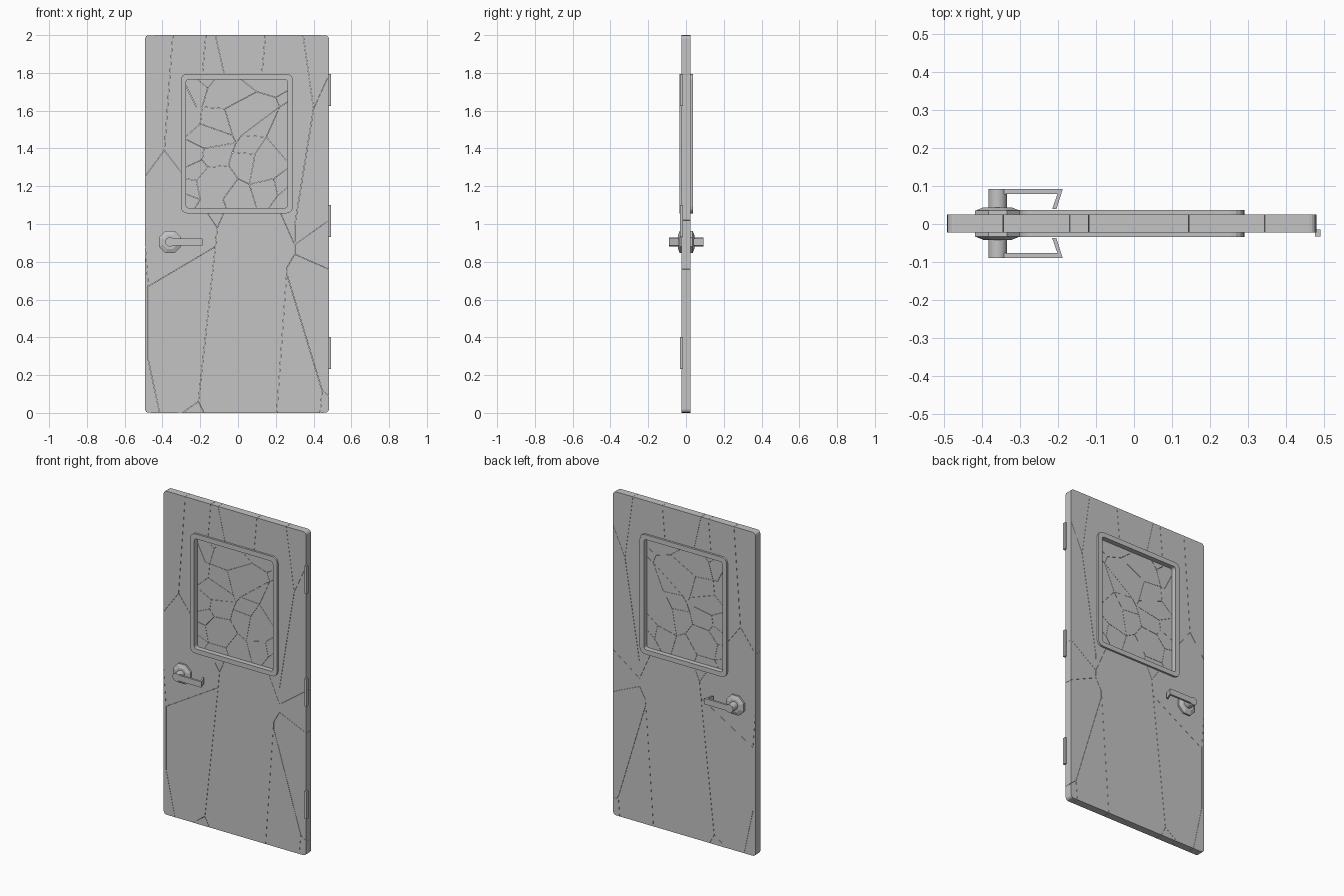
import bpy, bmesh, math
from mathutils import Vector
from mathutils.geometry import delaunay_2d_cdt

cube = bpy.data.objects.get("Cube")
if cube:
    bpy.data.objects.remove(cube, do_unlink=True)

grey = bpy.data.materials.new("plain grey")
grey.use_nodes = True
colour = (0.55, 0.55, 0.55, 1)
grey.diffuse_color = colour
grey.node_tree.nodes["Principled BSDF"].inputs["Base Color"].default_value = colour

MIDDLE = 0.001  # centre plane of the slab in y


def finish(name, bm, thickness=None):
    """Turn a bmesh into an object, optionally thickened about its own plane."""
    mesh = bpy.data.meshes.new(name)
    bm.to_mesh(mesh)
    bm.free()
    mesh.materials.append(grey)
    obj = bpy.data.objects.new(name, mesh)
    bpy.context.collection.objects.link(obj)
    if thickness:
        solid = obj.modifiers.new("thickness", 'SOLIDIFY')
        solid.thickness = thickness
        solid.offset = 0
    return obj


def rounded_rectangle(left, right, bottom, top, radius, steps=4):
    """Counter-clockwise outline in x and z."""
    centres = [(right - radius, top - radius), (left + radius, top - radius),
               (left + radius, bottom + radius), (right - radius, bottom + radius)]
    points = []
    for corner, (cx, cz) in enumerate(centres):
        for step in range(steps + 1):
            angle = math.pi / 2 * (corner + step / steps)
            points.append((cx + radius * math.cos(angle), cz + radius * math.sin(angle)))
    return points


def cracked_sheet(name, outline, cracks, thickness, opening=None):
    """Flat sheet split into shards along the crack paths."""
    points, edges = [], []

    def add_path(path, closed=False):
        first = len(points)
        points.extend(Vector(p) for p in path)
        edges.extend((i, i + 1) for i in range(first, len(points) - 1))
        if closed:
            edges.append((len(points) - 1, first))

    add_path(outline, True)
    if opening:
        left, right, bottom, top = opening
        add_path([(left, bottom), (right, bottom), (right, top), (left, top)], True)
    for path in cracks:
        add_path(path)
    coords, lines, faces, _, sources, _ = delaunay_2d_cdt(points, edges, [], 0, 1e-5)

    bm = bmesh.new()
    verts = [bm.verts.new((p.x, MIDDLE, p.y)) for p in coords]
    seams = []
    for line, source in zip(lines, sources):
        edge = bm.edges.new([verts[i] for i in line])
        if source:
            seams.append(edge)
    for face in faces:
        bm.faces.new([verts[i] for i in face])
    if opening:
        inside = []
        for face in bm.faces:
            c = face.calc_center_median()
            if left < c.x < right and bottom < c.z < top:
                inside.append(face)
        bmesh.ops.delete(bm, geom=inside, context='FACES')
    seams = [e for e in seams if e.is_valid and len(e.link_faces) == 2]
    bmesh.ops.split_edges(bm, edges=seams)
    # Hairline gap around every shard
    bm.normal_update()
    rims = bmesh.ops.inset_region(bm, faces=bm.faces[:], thickness=.0008, use_boundary=True)
    bmesh.ops.delete(bm, geom=rims["faces"], context='FACES')
    return finish(name, bm, thickness)


# Door slab, broken into long shards around the window opening
door_cracks = [
    [(-.345, 2), (-.39, 1.39), (-.493, 1.25)],
    [(-.39, 1.39), (-.29, 1.26)],
    [(-.17, 2), (-.19, 1.78)],
    [(-.12, 2), (-.07, 1.78)],
    [(.145, 2), (.125, 1.78)],
    [(.345, 2), (.4, 1.61), (.3, .99), (.3, .84), (.26, .77), (.205, 0)],
    [(.4, 1.61), (.482, 1.79)],
    [(.22, 1.07), (.3, .89), (.482, 1.02)],
    [(.3, .84), (.482, .76)],
    [(.26, .77), (.26, .73), (.445, .12), (.482, .09)],
    [(.445, .12), (.435, 0)],
    [(-.17, 1.07), (-.11, .98), (-.07, 1.07)],
    [(-.11, .98), (-.12, .88), (-.21, .06), (-.295, 0)],
    [(-.21, .06), (-.18, 0)],
    [(-.12, .88), (-.475, .67)],
    [(-.493, .9), (-.475, .67), (-.475, .28), (-.415, 0)],
]
cracked_sheet("door_slab", rounded_rectangle(-.493, .482, 0, 2, .02), door_cracks,
              .047, opening=(-.29, .276, 1.07, 1.78))

# Shattered window pane
pane_cracks = [
    [(-.27, 1.72), (-.22, 1.62), (-.19, 1.62), (-.2, 1.53), (-.28, 1.46)],
    [(-.27, 1.72), (-.28, 1.74)],
    [(-.19, 1.62), (-.07, 1.61), (-.03, 1.47), (-.2, 1.53)],
    [(-.07, 1.61), (.1, 1.7), (.2, 1.67), (.27, 1.71)],
    [(.1, 1.7), (.01, 1.77)],
    [(.2, 1.67), (.22, 1.62), (.15, 1.46), (.27, 1.32)],
    [(.22, 1.62), (.27, 1.65)],
    [(-.03, 1.47), (-.01, 1.43), (.02, 1.47), (.15, 1.46), (.09, 1.37),
     (-.03, 1.38), (-.01, 1.43), (-.18, 1.4), (-.28, 1.45)],
    [(.02, 1.47), (.22, 1.62)],
    [(-.03, 1.38), (-.05, 1.31), (0, 1.24), (.06, 1.21), (.09, 1.37)],
    [(.06, 1.21), (.19, 1.24), (.27, 1.3)],
    [(.06, 1.21), (.1, 1.08)],
    [(0, 1.24), (-.08, 1.13), (-.06, 1.08)],
    [(-.05, 1.31), (-.16, 1.3), (-.19, 1.34), (-.18, 1.4)],
    [(-.19, 1.34), (-.28, 1.3)],
    [(-.16, 1.3), (-.22, 1.23), (-.28, 1.24)],
    [(-.22, 1.23), (-.2, 1.13), (-.08, 1.13)],
    [(-.28, 1.16), (-.2, 1.13), (-.23, 1.08)],
    [(.19, 1.24), (.21, 1.15), (.16, 1.08)],
    [(.21, 1.15), (.27, 1.2)],
    [(-.22, 1.77), (-.16, 1.72), (-.12, 1.77)],
    [(-.16, 1.72), (-.19, 1.62)],
]
cracked_sheet("window_pane", rounded_rectangle(-.28, .27, 1.08, 1.77, .015),
              pane_cracks, .01)

# Window frame: rounded ring running through the slab
frame = bmesh.new()
outer, inner = [
    [frame.verts.new((x, MIDDLE, z)) for x, z in rounded_rectangle(*bounds)]
    for bounds in [(-.303, .291, 1.056, 1.795, .035), (-.275, .262, 1.085, 1.765, .015)]
]
for i in range(len(outer)):
    frame.faces.new((outer[i - 1], outer[i], inner[i], inner[i - 1]))
finish("window_frame", frame, .071)


def turned_part(name, radii, depths, side, sides):
    """Solid of revolution pointing out of the door at the handle's axis."""
    bm = bmesh.new()
    rings = []
    for radius, depth in zip(radii, depths):
        ring = []
        for i in range(sides):
            a = 2 * math.pi * (i + .5) / sides
            ring.append(bm.verts.new((-.36 + radius * math.cos(a), MIDDLE + side * depth,
                                      .905 + radius * math.sin(a))))
        rings.append(ring)
    for low, high in zip(rings, rings[1:]):
        for i in range(sides):
            wall = bm.faces.new((low[i - 1], low[i], high[i], high[i - 1]))
            wall.smooth = sides > 8
    bm.faces.new(rings[0])
    bm.faces.new(rings[-1])
    for edge in rings[0][0].link_edges[:] + bm.edges[:]:
        edge.smooth = all(f.smooth for f in edge.link_faces)
    bmesh.ops.recalc_face_normals(bm, faces=bm.faces)
    return finish(name, bm)


# Lever handles on both faces
lever_plan = [(-.36, .091), (-.188, .091), (-.205, .038), (-.216, .038),
              (-.202, .078), (-.36, .078)]
for label, side in (("front", -1), ("back", 1)):
    turned_part(label + "_rosette", (.064, .064, .04), (.02, .034, .043), side, 8)
    turned_part(label + "_spindle", (.025, .025), (.03, .091), side, 16)
    lever = bmesh.new()
    plan = lever.faces.new([lever.verts.new((x, MIDDLE + side * y, .887)) for x, y in lever_plan])
    rise = bmesh.ops.extrude_face_region(lever, geom=[plan])["geom"]
    top_verts = [v for v in rise if isinstance(v, bmesh.types.BMVert)]
    bmesh.ops.translate(lever, verts=top_verts, vec=(0, 0, .036))
    bmesh.ops.recalc_face_normals(lever, faces=lever.faces)
    finish(label + "_lever", lever)

# Three hinge knuckles along the edge
for label, height in (("lower", .318), ("middle", 1.015), ("upper", 1.71)):
    knuckle = bmesh.new()
    bmesh.ops.create_cube(knuckle, size=1)
    bmesh.ops.scale(knuckle, verts=knuckle.verts, vec=(.015, .018, .17))
    bmesh.ops.translate(knuckle, verts=knuckle.verts, vec=(.4845, -.024, height))
    finish(label + "_hinge", knuckle)
